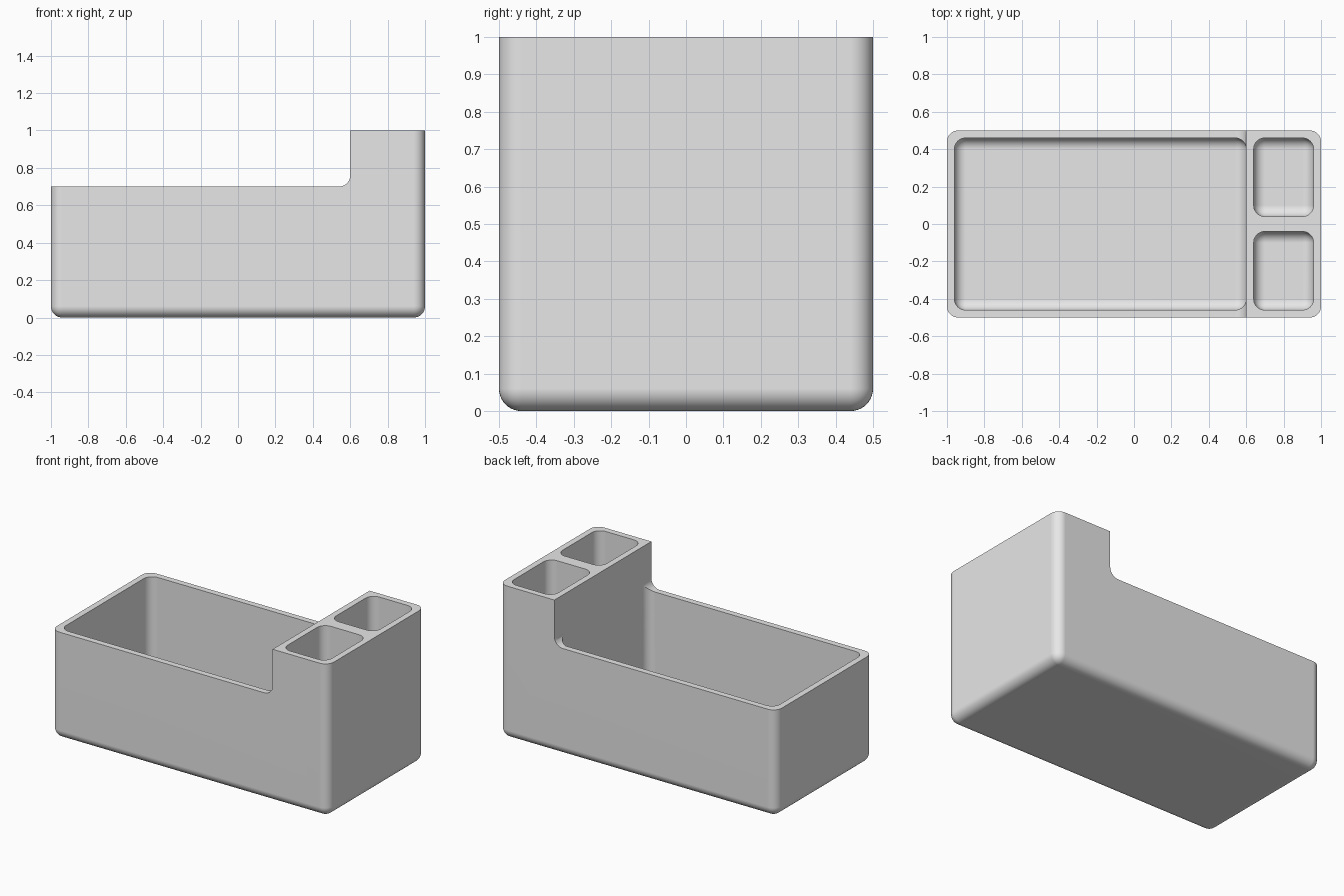
import bpy
import bmesh
from math import radians
from mathutils import Vector

cube = bpy.data.objects.get("Cube")
if cube:
    bpy.data.objects.remove(cube, do_unlink=True)

RADIUS = 0.06
WALL = 0.04
STEP_X = 0.6      # face of the tall end block
STEP_Z = 0.7      # rim of the low tray


def box(name, low, high, is_round):
    """Box between two corners; edges whose midpoint passes is_round get filleted."""
    low, high = Vector(low), Vector(high)
    bm = bmesh.new()
    bmesh.ops.create_cube(bm, size=1)
    for v in bm.verts:
        v.co = Vector([b if c > 0 else a for a, b, c in zip(low, high, v.co)])
    edges = [e for e in bm.edges if is_round((e.verts[0].co + e.verts[1].co) / 2)]
    bmesh.ops.bevel(bm, geom=edges, offset=RADIUS, segments=10, profile=0.5,
                    affect='EDGES', clamp_overlap=True)
    mesh = bpy.data.meshes.new(name)
    bm.to_mesh(mesh)
    bm.free()
    obj = bpy.data.objects.new(name, mesh)
    bpy.context.collection.objects.link(obj)
    return obj


def tub(name, low, high):
    """Box with rounded uprights and base, and a plain flat top."""
    return box(name, low, high, lambda m: m.z < high[2] - 0.001)


def select_only(obj):
    bpy.ops.object.select_all(action='DESELECT')
    obj.select_set(True)
    bpy.context.view_layer.objects.active = obj


def carve(body, cutter):
    cutter.hide_render = True
    select_only(body)
    mod = body.modifiers.new("carve", 'BOOLEAN')
    mod.operation = 'DIFFERENCE'
    mod.solver = 'EXACT'
    mod.object = cutter
    bpy.ops.object.modifier_apply(modifier=mod.name)
    bpy.data.objects.remove(cutter, do_unlink=True)


# Outer shell
body = tub("desk_organizer", (-1, -0.5, 0), (1, 0.5, 1))

# Step down to the low tray, with a filleted inner corner
carve(body, box("step_cutter", (-1.3, -0.8, STEP_Z), (STEP_X, 0.8, 1.3),
                lambda m: m.x > STEP_X - 0.001 and m.z < STEP_Z + 0.001))

# Large tray
carve(body, tub("tray_cutter", (-1 + WALL, -0.5 + WALL, WALL),
                (STEP_X, 0.5 - WALL, 0.9)))

# Two tall compartments
for side in (-1, 1):
    ys = sorted((side * WALL, side * (0.5 - WALL)))
    carve(body, tub("compartment_cutter", (STEP_X + WALL, ys[0], WALL),
                    (1 - WALL, ys[1], 1.2)))

# Plain grey finish
grey = bpy.data.materials.new("light_grey")
grey.use_nodes = True
colour = (0.8, 0.8, 0.8, 1)
grey.diffuse_color = colour
grey.node_tree.nodes["Principled BSDF"].inputs["Base Color"].default_value = colour
body.data.materials.clear()
body.data.materials.append(grey)

# Smooth fillets, crisp rims
select_only(body)
bpy.ops.object.shade_smooth_by_angle(angle=radians(30))
normals = body.modifiers.new("flat_face_normals", 'WEIGHTED_NORMAL')
normals.keep_sharp = True
